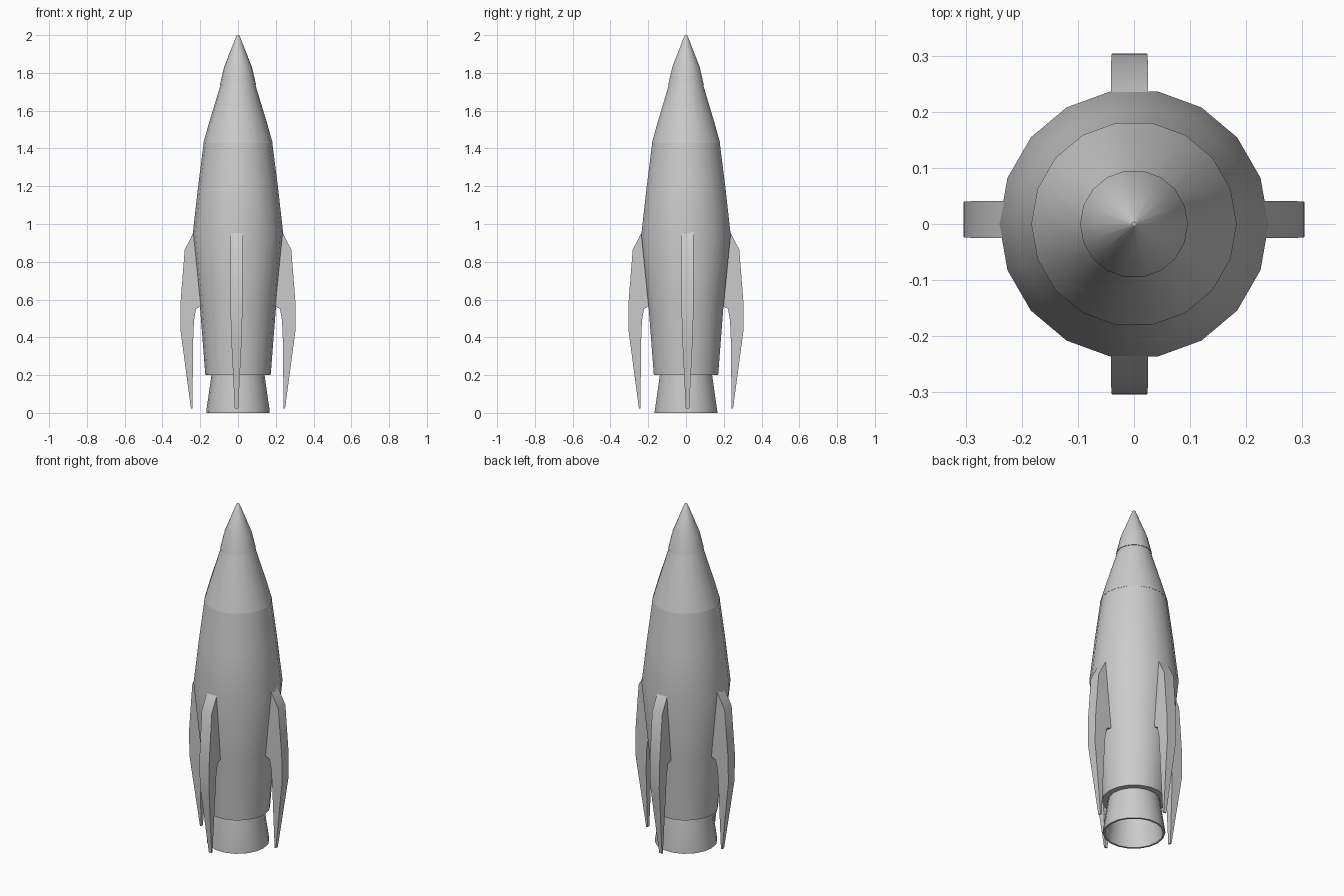
import bpy, bmesh, math

if "Cube" in bpy.data.objects:
    bpy.data.objects.remove(bpy.data.objects["Cube"])

SIDES = 18


def finish(name, bm):
    bmesh.ops.recalc_face_normals(bm, faces=bm.faces[:])
    mesh = bpy.data.meshes.new(name)
    bm.to_mesh(mesh)
    bm.free()
    ob = bpy.data.objects.new(name, mesh)
    bpy.context.collection.objects.link(ob)
    bpy.ops.object.select_all(action='DESELECT')
    ob.select_set(True)
    bpy.context.view_layer.objects.active = ob
    bpy.ops.object.shade_smooth_by_angle(angle=math.radians(35))
    return ob


def lathe(name, profile, cap=True):
    """Revolve (radius, z) points around z."""
    bm = bmesh.new()
    rings = []
    for r, z in profile:
        rings.append([bm.verts.new((r * math.cos(2 * math.pi * i / SIDES),
                                    r * math.sin(2 * math.pi * i / SIDES), z))
                      for i in range(SIDES)])
    for a, b in zip(rings, rings[1:]):
        for i in range(SIDES):
            j = (i + 1) % SIDES
            bm.faces.new((a[i], a[j], b[j], b[i]))
    if cap:
        bm.faces.new(rings[0])
        bm.faces.new(rings[-1])
    return finish(name, bm)


# Fin stations: outer (r, z), inner (r, z), half thickness
FIN = [
    ((0.205, 1.010), (0.17, 0.96), 0.033),
    ((0.240, 0.945), (0.17, 0.86), 0.033),
    ((0.282, 0.865), (0.17, 0.76), 0.033),
    ((0.303, 0.600), (0.17, 0.565), 0.032),
    ((0.304, 0.560), (0.20, 0.562), 0.031),
    ((0.304, 0.520), (0.222, 0.552), 0.031),
    ((0.304, 0.434), (0.233, 0.49), 0.029),
    ((0.294, 0.360), (0.238, 0.37), 0.026),
    ((0.249, 0.022), (0.241, 0.022), 0.009),
]
OFFSET = 0.008


def fin(name, side, angle):
    """Tapered fin on the +x or -x side, then turned about z."""
    c, s = math.cos(angle), math.sin(angle)
    bm = bmesh.new()
    rings = []
    for (ro, zo), (ri, zi), h in FIN:
        ring = []
        for r, z, t in ((ro, zo, -h), (ro, zo, h), (ri, zi, h), (ri, zi, -h)):
            x, y = side * r, t + OFFSET
            ring.append(bm.verts.new((x * c - y * s, x * s + y * c, z)))
        rings.append(ring)
    for a, b in zip(rings, rings[1:]):
        for i in range(4):
            j = (i + 1) % 4
            bm.faces.new((a[i], a[j], b[j], b[i]))
    bm.faces.new(rings[0])
    bm.faces.new(rings[-1])
    return finish(name, bm)


# Fuselage
lathe("fuselage", [(0.173, 0.20), (0.180, 0.29), (0.201, 0.56),
                   (0.240, 0.945), (0.211, 1.20), (0.181, 1.434)])

# Two-part nose
lathe("nose_section", [(0.183, 1.430), (0.155, 1.53), (0.092, 1.737)])
lathe("nose_tip", [(0.096, 1.735), (0.074, 1.83), (0.009, 1.995), (0.004, 2.0)])

# Hollow engine nozzle
lathe("engine_nozzle", [(0.139, 0.21), (0.168, 0.01), (0.168, 0.0),
                        (0.157, 0.0), (0.128, 0.19)])

# Two mirrored pairs of fins
for k, axis in enumerate(("side", "end")):
    for side in (1, -1):
        fin(f"fin_{axis}_{'a' if side > 0 else 'b'}", side, k * math.pi / 2)
